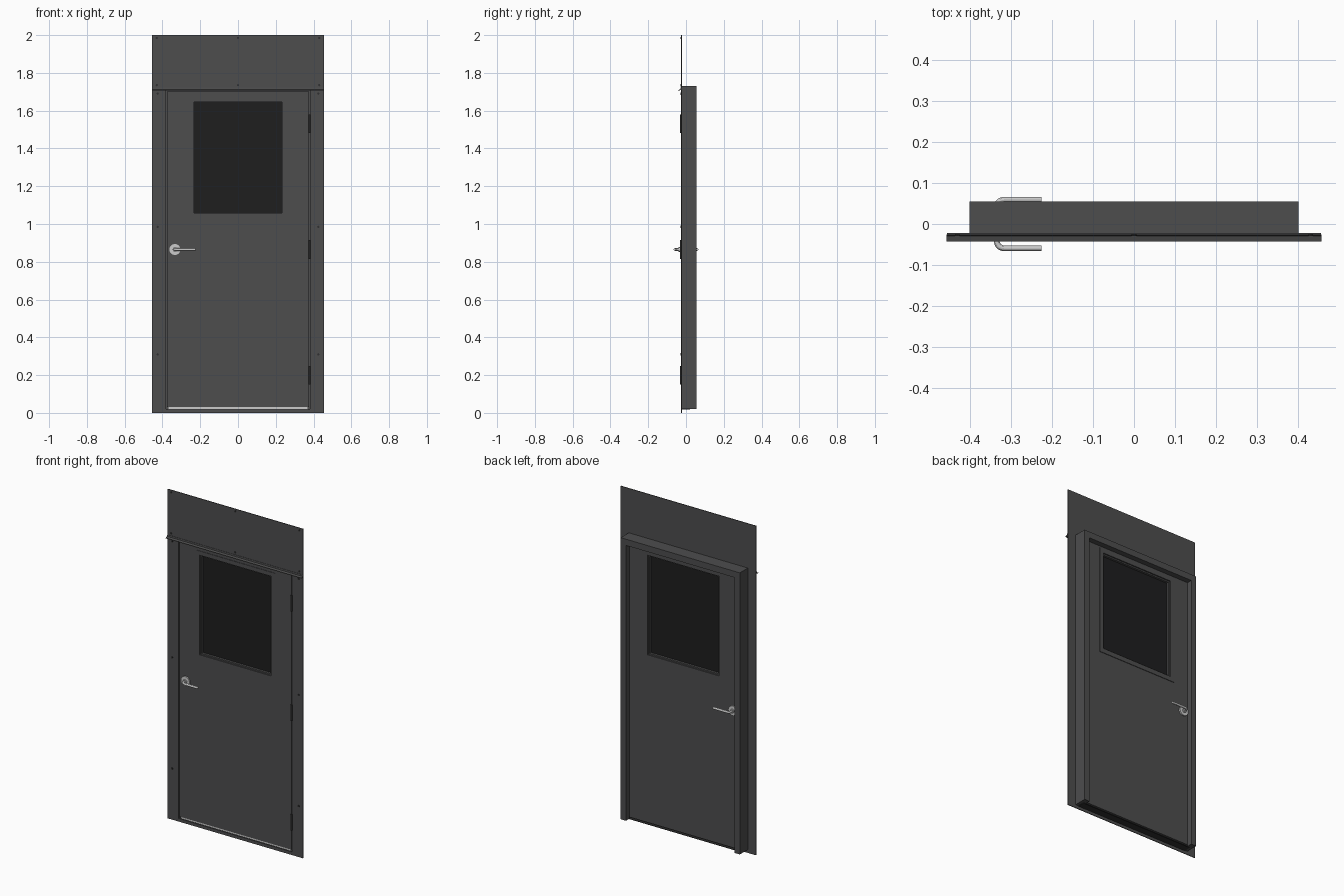
import bpy, bmesh, math
from mathutils import Matrix

if "Cube" in bpy.data.objects:
    bpy.data.objects.remove(bpy.data.objects["Cube"])


def material(name, v):
    m = bpy.data.materials.new(name)
    m.diffuse_color = (v, v, v * 1.01, 1)
    m.use_nodes = True
    m.node_tree.nodes["Principled BSDF"].inputs["Base Color"].default_value = m.diffuse_color
    return m


DARK = material("dark_paint", 0.075)
GLASS = material("dark_glass", 0.013)
BLACK = material("black_metal", 0.03)
METAL = material("light_metal", 0.6)


def finish(name, bm, mat):
    bmesh.ops.recalc_face_normals(bm, faces=bm.faces)
    me = bpy.data.meshes.new(name)
    bm.to_mesh(me)
    bm.free()
    me.materials.append(mat)
    ob = bpy.data.objects.new(name, me)
    bpy.context.collection.objects.link(ob)
    return ob


def smooth(ob):
    bpy.ops.object.select_all(action='DESELECT')
    ob.select_set(True)
    bpy.context.view_layer.objects.active = ob
    bpy.ops.object.shade_smooth_by_angle()


def extrude_y(name, polys, y0, y1, mat):
    """Extrude flat (x, z) polygons sharing corners from y0 to y1."""
    bm = bmesh.new()
    for poly in polys:
        bm.faces.new([bm.verts.new((x, y0, z)) for x, z in poly])
    bmesh.ops.remove_doubles(bm, verts=bm.verts, dist=1e-5)
    res = bmesh.ops.extrude_face_region(bm, geom=bm.faces[:], use_keep_orig=True)
    for v in res["geom"]:
        if isinstance(v, bmesh.types.BMVert):
            v.co.y = y1
    return finish(name, bm, mat)


def rect(hw, z0, z1):
    return [(-hw, z0), (hw, z0), (hw, z1), (-hw, z1)]


def panel(name, hw, z0, z1, y0, y1, mat=DARK):
    return extrude_y(name, [rect(hw, z0, z1)], y0, y1, mat)


def ring(name, outer, inner, y0, y1, mat=DARK):
    o, i = rect(*outer), rect(*inner)
    quads = [[o[k], o[(k + 1) % 4], i[(k + 1) % 4], i[k]] for k in range(4)]
    return extrude_y(name, quads, y0, y1, mat)


def arch(name, ow, oz, iw, iz, y0, y1):
    pts = [(-ow, 0.02), (-ow, oz), (ow, oz), (ow, 0.02),
           (iw, 0.02), (iw, iz), (-iw, iz), (-iw, 0.02)]
    return extrude_y(name, [pts], y0, y1, DARK)


def cylinder(name, loc, r, depth, mat, axis='Y', seg=24):
    bm = bmesh.new()
    rot = Matrix.Rotation(math.pi / 2, 4, 'X') if axis == 'Y' else Matrix()
    bmesh.ops.create_cone(bm, cap_ends=True, segments=seg, radius1=r, radius2=r,
                          depth=depth, matrix=Matrix.Translation(loc) @ rot)
    ob = finish(name, bm, mat)
    smooth(ob)
    return ob


# Wall plates around and above the door
ring("face_plate", (0.455, 0, 1.71), (0.381, 0.019, 1.706), -0.026, -0.022)
panel("upper_panel", 0.455, 1.71, 2.0, -0.026, -0.022)

# Frame lining and the stop the door closes against
arch("frame_lining", 0.40, 1.73, 0.381, 1.706, -0.022, 0.022)
arch("frame_stop", 0.40, 1.73, 0.365, 1.692, 0.022, 0.055)

# Drip strip: thin sloping ledge with a small upstand
bm = bmesh.new()
profile = [(-0.026, 1.722), (-0.028, 1.722), (-0.029, 1.713), (-0.043, 1.709),
           (-0.043, 1.706), (-0.026, 1.709)]
face = bm.faces.new([bm.verts.new((-0.456, y, z)) for y, z in profile])
res = bmesh.ops.extrude_face_region(bm, geom=[face], use_keep_orig=True)
bmesh.ops.translate(bm, vec=(0.912, 0, 0),
                    verts=[v for v in res["geom"] if isinstance(v, bmesh.types.BMVert)])
finish("drip_strip", bm, DARK)

# Door leaf with window opening, and the bottom seal
ring("door_leaf", (0.377, 0.03, 1.702), (0.24, 1.05, 1.655), -0.023, 0.022)
panel("bottom_seal", 0.37, 0.02, 0.03, -0.020, -0.010, METAL)
panel("sill", 0.381, 0.017, 0.02, -0.022, 0.022, BLACK)

# Window glass, beads and trim on both faces
panel("window_glass", 0.24, 1.05, 1.655, -0.004, 0.004, GLASS)
for s, side in ((-1, "front"), (1, "back")):
    ring(side + "_window_bead", (0.24, 1.05, 1.655), (0.232, 1.058, 1.647),
         s * 0.004, s * 0.018)
    ring(side + "_window_trim", (0.265, 1.022, 1.68), (0.24, 1.05, 1.655),
         s * 0.022, s * 0.0255)

# Hinges
for n, z in enumerate((0.2, 0.865, 1.53)):
    cylinder(f"hinge_{n}", (0.379, -0.027, z), 0.0055, 0.098, BLACK, 'Z', 16)

# Plate screws
spots = [(0, 1.985), (0, 1.735)]
for s in (-1, 1):
    spots += [(s * 0.43, 1.985), (s * 0.43, 1.735)]
    spots += [(s * 0.425, z) for z in (1.69, 0.985, 0.31)]
for n, (x, z) in enumerate(spots):
    cylinder(f"screw_{n}", (x, -0.027, z), 0.006, 0.004, BLACK, seg=12)

# Lever handles: rosette plus bent round bar on each side
hx, hz, bend = -0.334, 0.865, 0.018
for s, side in ((-1, "front"), (1, "back")):
    cylinder(side + "_rosette", (hx, s * 0.026, hz), 0.029, 0.009, METAL, seg=32)
    cylinder(side + "_handle_collar", (hx, s * 0.034, hz), 0.012, 0.01, METAL)
    path = [(hx, 0.02)]
    for k in range(9):
        a = math.pi / 2 * k / 8
        path.append((hx + bend * (1 - math.cos(a)), 0.059 - bend * (1 - math.sin(a))))
    path.append((-0.225, 0.059))
    cu = bpy.data.curves.new(side + "_lever", 'CURVE')
    cu.dimensions = '3D'
    cu.bevel_depth = 0.007
    cu.bevel_resolution = 4
    cu.use_fill_caps = True
    sp = cu.splines.new('POLY')
    sp.points.add(len(path) - 1)
    for p, (x, y) in zip(sp.points, path):
        p.co = (x, s * y, hz, 1)
    cu.materials.append(METAL)
    ob = bpy.data.objects.new(side + "_lever", cu)
    bpy.context.collection.objects.link(ob)
    bpy.ops.object.select_all(action='DESELECT')
    ob.select_set(True)
    bpy.context.view_layer.objects.active = ob
    bpy.ops.object.convert(target='MESH')
    smooth(bpy.context.view_layer.objects.active)
